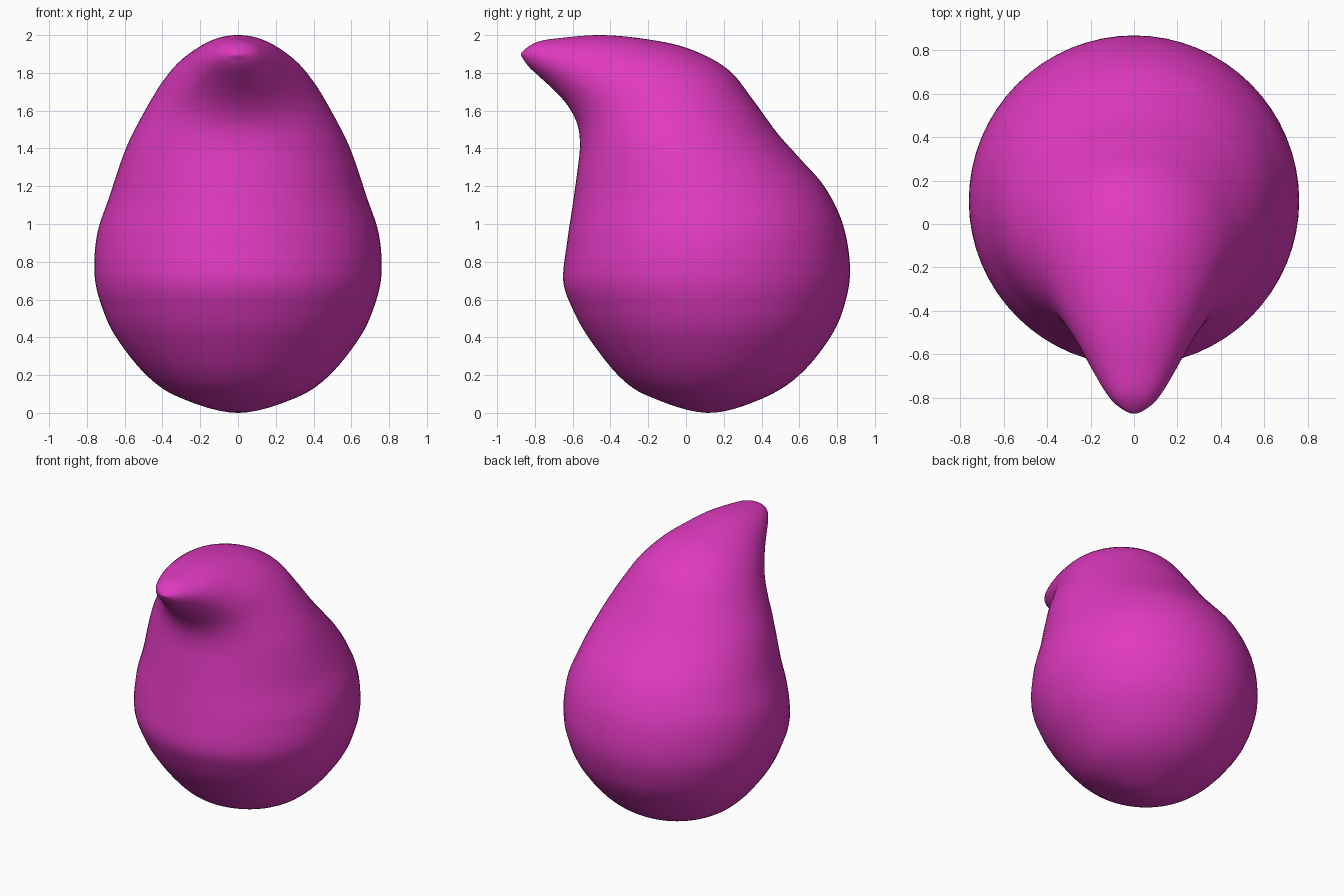
import bpy
import bmesh
from math import cos, sin, pi
from mathutils import Vector

SIDES = 64
STEPS = 6

cube = bpy.data.objects.get("Cube")
if cube:
    bpy.data.objects.remove(cube)

# Cross-sections from base to tip: front y, front z, back y, back z, half width
SECTIONS = [
    (.11, 0, .11, 0, 0),
    (-.19, .085, .39, .07, .3),
    (-.35, .19, .6, .2, .48),
    (-.51, .39, .77, .41, .645),
    (-.6, .55, .847, .6, .725),
    (-.65, .7, .868, .78, .76),
    (-.63, .9, .83, 1, .745),
    (-.6, 1.1, .735, 1.195, .68),
    (-.575, 1.28, .6, 1.35, .625),
    (-.562, 1.4, .48, 1.485, .575),
    (-.568, 1.5, .36, 1.65, .505),
    (-.595, 1.575, .22, 1.82, .43),
    (-.64, 1.645, .01, 1.93, .355),
    (-.7, 1.71, -.22, 1.98, .28),
    (-.765, 1.77, -.45, 2, .21),
    (-.825, 1.825, -.66, 1.985, .142),
    (-.858, 1.868, -.79, 1.963, .082),
    (-.87, 1.907, -.87, 1.907, 0),
]


def flipped(section):
    """Section continued through a pole, so that the ends close smoothly."""
    front_y, front_z, back_y, back_z, width = section
    return (back_y, back_z, front_y, front_z, -width)


def spline(a, b, c, d, t):
    """Catmull-Rom blend between sections b and c."""
    return [
        q + t / 2 * (r - p + t * (2 * p - 5 * q + 4 * r - s + t * (3 * (q - r) + s - p)))
        for p, q, r, s in zip(a, b, c, d)
    ]


def smooth_sections():
    padded = [flipped(SECTIONS[1])] + SECTIONS + [flipped(SECTIONS[-2])]
    for i in range(len(SECTIONS) - 1):
        for step in range(STEPS):
            yield spline(*padded[i:i + 4], step / STEPS)


def add_ring(bm, section):
    front_y, front_z, back_y, back_z, width = section
    front = Vector((0, front_y, front_z))
    back = Vector((0, back_y, back_z))
    centre, depth = (front + back) / 2, (back - front) / 2
    side = Vector((width, 0, 0))
    angles = [2 * pi * i / SIDES for i in range(SIDES)]
    return [bm.verts.new(centre + side * cos(a) + depth * sin(a)) for a in angles]


# Bent teardrop body
bm = bmesh.new()
sections = list(smooth_sections())[1:]
rings = [add_ring(bm, section) for section in sections]
base = bm.verts.new((0, *SECTIONS[0][:2]))
tip = bm.verts.new((0, *SECTIONS[-1][:2]))
for i in range(SIDES):
    j = (i + 1) % SIDES
    for low, high in zip(rings, rings[1:]):
        bm.faces.new((low[i], low[j], high[j], high[i]))
    bm.faces.new((base, rings[0][j], rings[0][i]))
    bm.faces.new((tip, rings[-1][i], rings[-1][j]))
bmesh.ops.recalc_face_normals(bm, faces=bm.faces)
for face in bm.faces:
    face.smooth = True
mesh = bpy.data.meshes.new("bent_drop_body")
bm.to_mesh(mesh)
bm.free()
body = bpy.data.objects.new("bent_drop_body", mesh)
bpy.context.collection.objects.link(body)

# Magenta skin
colour = (.75, .042, .53, 1)
magenta = bpy.data.materials.new("magenta")
magenta.use_nodes = True
magenta.diffuse_color = colour
magenta.node_tree.nodes["Principled BSDF"].inputs["Base Color"].default_value = colour
mesh.materials.append(magenta)
